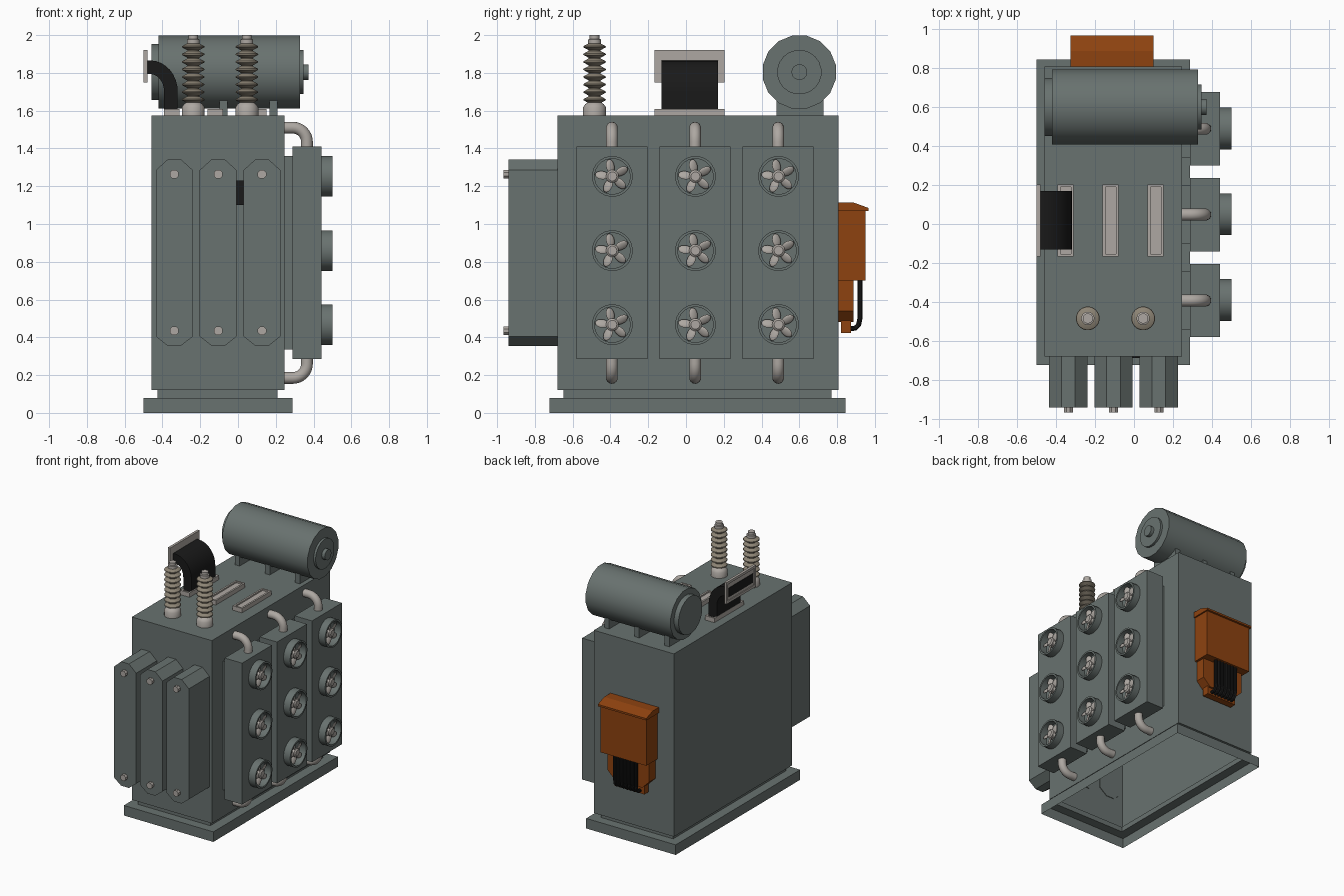
import bpy, bmesh, math
from mathutils import Vector, Matrix

if "Cube" in bpy.data.objects:
    bpy.data.objects.remove(bpy.data.objects["Cube"])


def material(name, rgb):
    m = bpy.data.materials.new(name)
    m.diffuse_color = (*rgb, 1)
    m.use_nodes = True
    m.node_tree.nodes["Principled BSDF"].inputs["Base Color"].default_value = m.diffuse_color
    return m


GREEN = material("grey_green_paint", (0.14, 0.168, 0.16))
ORANGE = material("orange_paint", (0.27, 0.055, 0.005))
BLACK = material("black_rubber", (0.01, 0.01, 0.01))
METAL = material("light_metal", (0.42, 0.39, 0.36))
BEIGE = material("beige_ceramic", (0.27, 0.235, 0.18))


def finish(name, bm, mat, smooth=False):
    bmesh.ops.recalc_face_normals(bm, faces=bm.faces)
    me = bpy.data.meshes.new(name)
    bm.to_mesh(me)
    bm.free()
    me.materials.append(mat)
    ob = bpy.data.objects.new(name, me)
    bpy.context.collection.objects.link(ob)
    if smooth:
        bpy.ops.object.select_all(action='DESELECT')
        ob.select_set(True)
        bpy.context.view_layer.objects.active = ob
        bpy.ops.object.shade_smooth_by_angle(angle=math.radians(35))
    return ob


def skin(bm, rings, cap_start=True, cap_end=True):
    """Bridge successive closed rings of points."""
    vs = [[bm.verts.new(p) for p in r] for r in rings]
    n = len(vs[0])
    for a, b in zip(vs, vs[1:]):
        for i in range(n):
            bm.faces.new((a[i], a[(i + 1) % n], b[(i + 1) % n], b[i]))
    if cap_start:
        bm.faces.new(vs[0])
    if cap_end:
        bm.faces.new(vs[-1])


def box(name, x, y, z, mat):
    bm = bmesh.new()
    skin(bm, [[(x[0], y[0], h), (x[1], y[0], h), (x[1], y[1], h), (x[0], y[1], h)] for h in z])
    return finish(name, bm, mat)


def prism(name, pts, axis, span, mat):
    """Extrude a 2D outline along x (outline in y, z) or y (outline in x, z)."""
    bm = bmesh.new()
    skin(bm, [[(h, a, b) if axis == 'x' else (a, h, b) for a, b in pts] for h in span])
    return finish(name, bm, mat)


AXES = {'z': Matrix(), 'x': Matrix.Rotation(math.pi / 2, 4, 'Y'), 'y': Matrix.Rotation(math.pi / 2, 4, 'X')}


def lathe(name, profile, centre, axis, mat, sides=20, caps=True):
    """Revolve (radius, height) points; axis y points to the front."""
    m = Matrix.Translation(centre) @ AXES[axis]
    bm = bmesh.new()
    turn = [2 * math.pi * (i + 0.5) / sides for i in range(sides)]
    skin(bm, [[m @ Vector((r * math.cos(t), r * math.sin(t), h)) for t in turn] for r, h in profile], caps, caps)
    return finish(name, bm, mat, True)


def sweep(name, path, section, binormal, mat):
    """Sweep a (u, v) section along a planar path; v runs along the binormal."""
    path, b = [Vector(p) for p in path], Vector(binormal)
    rings = []
    for i, p in enumerate(path):
        t = (path[min(i + 1, len(path) - 1)] - path[max(i - 1, 0)]).normalized()
        n = b.cross(t)
        rings.append([p + n * u + b * v for u, v in section])
    bm = bmesh.new()
    skin(bm, rings)
    return finish(name, bm, mat, True)


def circle(r, n):
    return [(r * math.cos(2 * math.pi * i / n), r * math.sin(2 * math.pi * i / n)) for i in range(n)]


# Tank: one shell, open underneath, with base flange and recessed plinth
levels = [((-.5, .288), (-.722, .844), (0, .08)),
          ((-.426, .21), (-.648, .77), (.08, .12)),
          ((-.459, .246), (-.68, .807), (.12, 1.575))]
bm = bmesh.new()
skin(bm, [[(x[0], y[0], h), (x[1], y[0], h), (x[1], y[1], h), (x[0], y[1], h)]
          for x, y, z in levels for h in z], cap_start=False)
finish("tank", bm, GREEN)

# Radiators with fans and pipes on the right side
for i in range(3):
    yc = -.392 + .44 * i
    box(f"radiator_{i}", (.288, .442), (yc - .188, yc + .188), (.285, 1.41), GREEN)
    box(f"radiator_mount_{i}", (.24, .29), (yc - .15, yc + .15), (.335, 1.36), GREEN)
    arc = [(.29 + .075 * math.sin(k * math.pi / 16), 1.435 + .075 * math.cos(k * math.pi / 16)) for k in range(9)]
    elbow = [(.235, 1.51)] + arc + [(.365, 1.4)]
    sweep(f"upper_pipe_{i}", [(x, yc, z) for x, z in elbow], circle(.031, 14), (0, 1, 0), METAL)
    sweep(f"lower_pipe_{i}", [(x, yc, 1.695 - z) for x, z in elbow], circle(.031, 14), (0, 1, 0), METAL)
    for j, zc in enumerate((.467, .859, 1.252)):
        c = Vector((.44, yc + .002, zc))
        lathe(f"fan_housing_{i}{j}", [(.094, 0), (.094, .06), (.108, .06), (.108, 0)], c, 'x', GREEN, 24, False)
        lathe(f"fan_hub_{i}{j}", [(.034, 0), (.034, .042), (.024, .05)], c, 'x', METAL, 14)
        bm = bmesh.new()
        for k in range(5):
            m = (Matrix.Translation(c + Vector((.028, 0, 0)))
                 @ Matrix.Rotation(k * math.tau / 5 + .2, 4, 'X') @ Matrix.Translation((0, 0, .055))
                 @ Matrix.Rotation(math.radians(28), 4, 'Z') @ Matrix.Diagonal((.009, .025, .037, 1)))
            bmesh.ops.create_uvsphere(bm, u_segments=12, v_segments=7, radius=1, matrix=m)
        finish(f"fan_blades_{i}{j}", bm, METAL, True)

# Chamfered cooling panels with bolts on the front
for i in range(3):
    xc = -.337 + .232 * i
    w, t = .098, .035
    prism(f"front_panel_{i}", [(xc - w, .405), (xc - t, .355), (xc + t, .355), (xc + w, .405),
                               (xc + w, 1.285), (xc + t, 1.342), (xc - t, 1.342), (xc - w, 1.285)],
          'y', (-.94, -.675), GREEN)
    for j, z in enumerate((.435, 1.263)):
        lathe(f"panel_bolt_{i}{j}", [(.025, 0), (.025, .027)], (xc, -.939, z), 'y', METAL, 8)
box("front_plate", (-.03, .05), (-.688, -.679), (1.1, 1.23), BLACK)

# Insulator bushings on the lid
for i, x in enumerate((-.237, .047)):
    c = (x, -.484, 0)
    lathe(f"bushing_base_{i}", [(.061, 1.57), (.061, 1.618), (.05, 1.634), (.035, 1.645)], c, 'z', METAL)
    sheds = []
    for k in range(8):
        z = 1.64 + .04 * k
        sheds += [(.032, z), (.061, z + .016), (.059, z + .022), (.032, z + .036)]
    lathe(f"bushing_sheds_{i}", sheds, c, 'z', BEIGE)
    lathe(f"bushing_cap_{i}", [(.034, 1.955), (.034, 1.977), (.026, 1.98), (.026, 2.0)], c, 'z', METAL)

# Oil conservator drum on three saddles
c = (0, .6, 1.804)
lathe("conservator_drum", [(.197, -.42), (.197, .328)], c, 'x', GREEN, 16)
lathe("conservator_left_cap", [(.15, -.459), (.15, -.41)], c, 'x', GREEN, 20)
lathe("conservator_right_cap", [(.118, .32), (.118, .346)], c, 'x', GREEN, 20)
lathe("conservator_valve", [(.042, .34), (.042, .373)], c, 'x', GREEN, 14)
for i in range(3):
    x = -.341 + .265 * i
    box(f"conservator_saddle_{i}", (x - .021, x + .021), (.478, .727), (1.57, 1.67), GREEN)


# Terminal frames on the lid, each with a recessed inset
def frame(name, rect, inner, depth, place):
    (a0, a1), (b0, b1) = rect
    ring = lambda s, h: [place(a0 + s, b0 + s, h), place(a1 - s, b0 + s, h),
                         place(a1 - s, b1 - s, h), place(a0 + s, b1 - s, h)]
    bm = bmesh.new()
    skin(bm, [ring(0, 0), ring(0, depth), ring(inner, depth), ring(inner, depth * .7)])
    finish(name, bm, METAL)


for i in range(3):
    xc = -.351 + .231 * i
    frame(f"terminal_frame_{i}", ((xc - .041, xc + .041), (-.167, .203)), .014, .037,
          lambda a, b, h: (a, b, 1.573 + h))
frame("cable_outlet_frame", ((-.167, .203), (1.75, 1.922)), .02, .02, lambda a, b, h: (-.48 - h, a, b))

# Curved black cable duct from lid to outlet frame
duct = [(-.355, .02, 1.6), (-.355, .02, 1.66)]
duct += [(-.465 + .11 * math.cos(k * math.pi / 16), .02, 1.7 + .13 * math.sin(k * math.pi / 16)) for k in range(9)]
duct.append((-.498, .02, 1.83))
sweep("cable_duct", duct, [(-.036, -.15), (.036, -.15), (.036, .15), (-.036, .15)], (0, 1, 0), BLACK)

# Orange control cabinet on the back with cables
prism("cabinet_lid", [(.8, 1.114), (.886, 1.114), (.966, 1.085), (.966, 1.07), (.8, 1.07)], 'x', (-.326, .1), ORANGE)
box("cabinet_body", (-.315, .089), (.8, .949), (.7, 1.075), ORANGE)
prism("cabinet_back", [(-.295, .75), (-.295, .54), (-.235, .48), (.01, .48), (.07, .54), (.07, .75)],
      'y', (.8, .886), ORANGE)
box("cabinet_gland_block", (-.245, .02), (.82, .873), (.424, .49), ORANGE)
for i in range(7):
    x = -.205 + .031 * i
    sweep(f"cabinet_cable_{i}", [(x, y, z) for y, z in ((.921, .72), (.921, .5), (.914, .467), (.897, .449), (.86, .445))],
          circle(.0135, 10), (1, 0, 0), BLACK)
